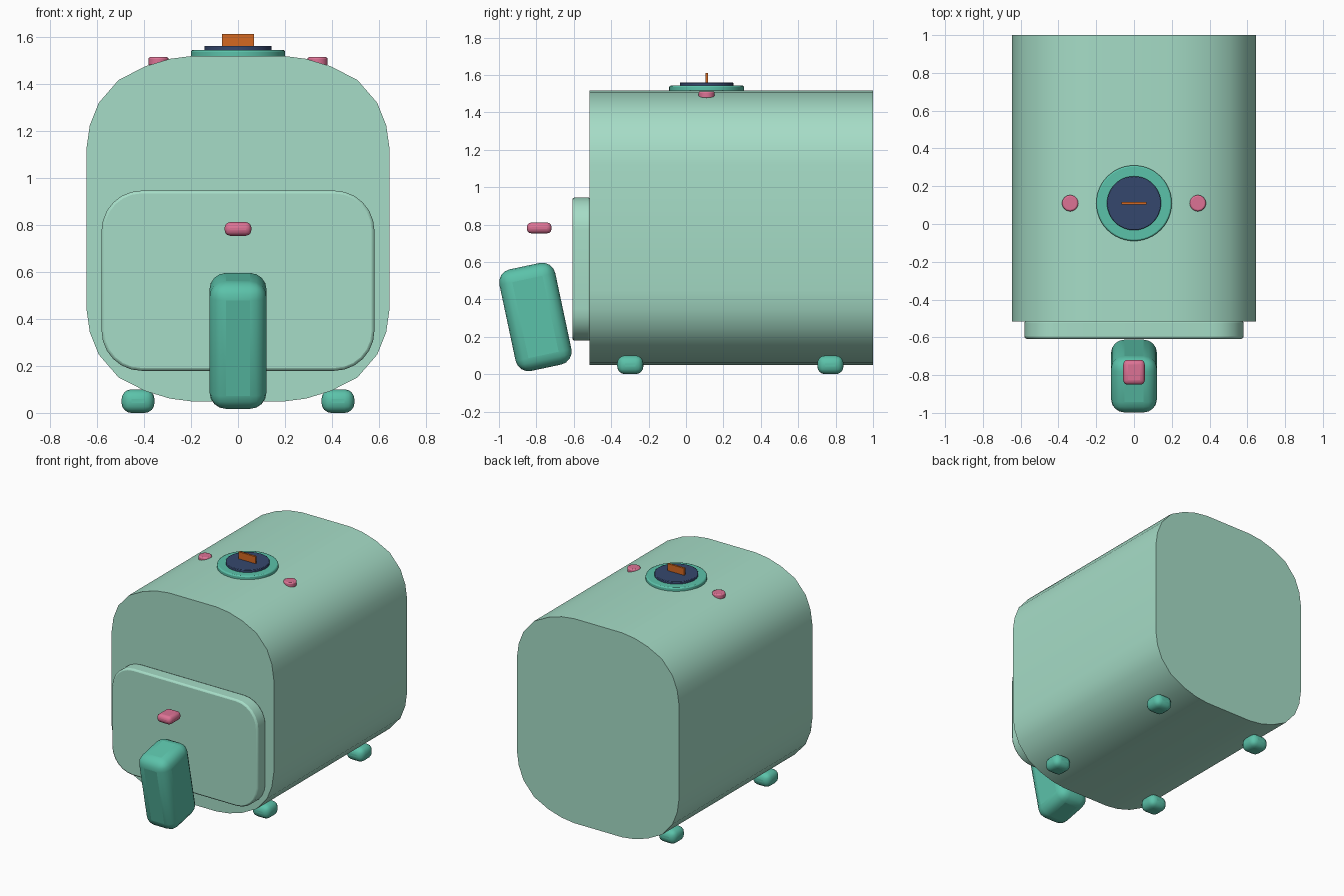
import bpy, bmesh, math
from mathutils import Matrix

if "Cube" in bpy.data.objects:
    bpy.data.objects.remove(bpy.data.objects["Cube"])


def material(name, rgb):
    m = bpy.data.materials.new(name)
    m.diffuse_color = (*rgb, 1)
    m.use_nodes = True
    m.node_tree.nodes["Principled BSDF"].inputs["Base Color"].default_value = m.diffuse_color
    return m


MINT = material("mint", (0.38, 0.72, 0.57))
TEAL = material("teal", (0.105, 0.54, 0.40))
NAVY = material("navy", (0.036, 0.064, 0.155))
PINK = material("pink", (0.72, 0.17, 0.30))
ORANGE = material("orange", (0.66, 0.14, 0.015))


def finish(bm, name, mat, bevel=0, segments=3, angle=40):
    """Turn a bmesh into a smooth object with an optional rounded edge."""
    bmesh.ops.recalc_face_normals(bm, faces=bm.faces)
    me = bpy.data.meshes.new(name)
    bm.to_mesh(me)
    bm.free()
    ob = bpy.data.objects.new(name, me)
    bpy.context.collection.objects.link(ob)
    me.materials.append(mat)
    if bevel:
        b = ob.modifiers.new("round", "BEVEL")
        b.width, b.segments = bevel, segments
        b.limit_method, b.angle_limit = "ANGLE", math.radians(45)
    bpy.ops.object.select_all(action="DESELECT")
    ob.select_set(True)
    bpy.context.view_layer.objects.active = ob
    bpy.ops.object.shade_smooth_by_angle(angle=math.radians(angle))
    return ob


def box(name, mat, size, loc, bevel=0, segments=3, tilt=0):
    bm = bmesh.new()
    bmesh.ops.create_cube(bm, size=1, matrix=Matrix.Diagonal((*size, 1)))
    ob = finish(bm, name, mat, bevel, segments)
    ob.location = loc
    ob.rotation_euler.x = tilt
    return ob


def disc(name, mat, radius, z0, z1, loc, bevel=0, sides=48):
    bm = bmesh.new()
    bmesh.ops.create_cone(bm, cap_ends=True, segments=sides, radius1=radius,
                          radius2=radius, depth=z1 - z0)
    ob = finish(bm, name, mat, bevel, 2)
    ob.location = (*loc, (z0 + z1) / 2)
    return ob


def slab(name, mat, corner, zc, y0, y1, bevel=0):
    """Extrude a symmetric outline, given as one quarter, along y."""
    right = corner + [(x, -z) for x, z in reversed(corner)]
    outline = right + [(-x, z) for x, z in reversed(right)]
    bm = bmesh.new()
    face = bm.faces.new([bm.verts.new((x, y0, zc + z)) for x, z in outline])
    ext = bmesh.ops.extrude_face_region(bm, geom=[face])["geom"]
    verts = [v for v in ext if isinstance(v, bmesh.types.BMVert)]
    bmesh.ops.translate(bm, verts=verts, vec=(0, y1 - y0, 0))
    return finish(bm, name, mat, bevel, 2)


# main housing
slab("housing", MINT,
     [(0.19, 0.735), (0.29, 0.722), (0.395, 0.69), (0.508, 0.632),
      (0.592, 0.535), (0.63, 0.44), (0.645, 0.335)], 0.783, -0.515, 1.0)

# front drawer panel with rounded corners
arc = [math.radians(a) for a in range(90, -1, -15)]
slab("drawer_panel", MINT,
     [(0.41 + 0.17 * math.cos(a), 0.213 + 0.17 * math.sin(a)) for a in arc],
     0.562, -0.608, -0.51, 0.012)

# drawer handle and release button
box("handle", TEAL, (0.242, 0.305, 0.555), (0, -0.805, 0.306),
    0.07, 4, math.radians(12))
box("release_button", PINK, (0.114, 0.132, 0.058), (0, -0.785, 0.782), 0.024)

# dial on the top
disc("dial_ring", TEAL, 0.2, 1.49, 1.543, (0, 0.11), 0.008)
disc("dial_face", NAVY, 0.143, 1.53, 1.56, (0, 0.11), 0.004)
box("dial_pointer", ORANGE, (0.134, 0.014, 0.06), (0, 0.11, 1.58))

# side buttons and feet
for side, s in (("left", -1), ("right", 1)):
    disc(f"top_button_{side}", PINK, 0.043, 1.475, 1.512,
         (s * 0.338, 0.11), 0.008, 24)
    for end, y in (("front", -0.298), ("back", 0.772)):
        box(f"foot_{end}_{side}", TEAL, (0.14, 0.14, 0.1),
            (s * 0.425, y, 0.05), 0.042, 4)
